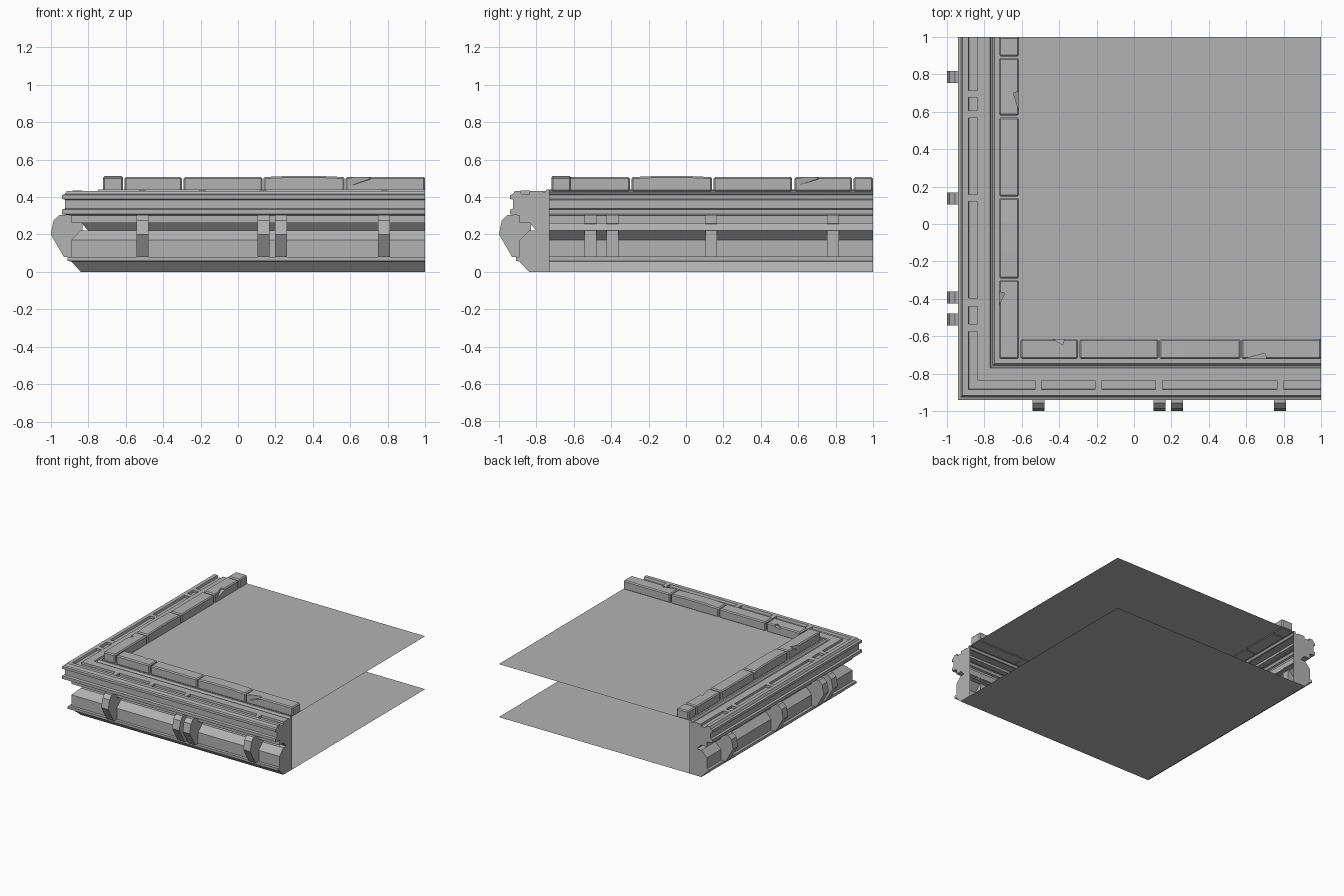
import bpy, bmesh
from mathutils import Vector

if "Cube" in bpy.data.objects:
    bpy.data.objects.remove(bpy.data.objects["Cube"])

FRONT, LEFT = 0, 1

# Mid-grey stone colour for every part
stone = bpy.data.materials.new("stone_grey")
stone.diffuse_color = (.45, .45, .45, 1)
stone.use_nodes = True
stone.node_tree.nodes["Principled BSDF"].inputs["Base Color"].default_value = stone.diffuse_color


def place(side, u, t, z):
    # u = distance outward from the centre, t = position along the side
    return Vector((t, -u, z)) if side == FRONT else Vector((-u, t, z))


def make_object(name, bm):
    me = bpy.data.meshes.new(name)
    bm.to_mesh(me)
    bm.free()
    me.materials.append(stone)
    ob = bpy.data.objects.new(name, me)
    bpy.context.collection.objects.link(ob)
    return ob


def prism(bm, ring_a, ring_b):
    a = [bm.verts.new(p) for p in ring_a]
    b = [bm.verts.new(p) for p in ring_b]
    n = len(a)
    faces = [bm.faces.new(a), bm.faces.new(b[::-1])]
    for i in range(n):
        j = (i + 1) % n
        faces.append(bm.faces.new((a[j], a[i], b[i], b[j])))
    bmesh.ops.recalc_face_normals(bm, faces=faces)


def sweep_prism(bm, side, profile, t0, t1):
    prism(bm, [place(side, u, t0, z) for u, z in profile],
          [place(side, u, t1, z) for u, z in profile])


# Moulded edge: one (u, z) profile mitred round the corner, bottom to top
TOP = 0.435
edge = [(.84, 0), (.89, .055), (.91, .058), (.91, .078), (.89, .08),
        (.89, .17), (.84, .22), (.80, .22), (.835, .26), (.89, .26),
        (.89, .30), (.94, .308), (.94, .332), (.925, .338), (.925, .385),
        (.94, .39), (.94, .41), (.925, .415), (.915, .433), (.885, .433),
        (.88, .415), (.836, .415), (.835, .433), (.77, .433), (.765, .425),
        (.755, .425), (.745, .441), (.73, .441), (.73, TOP)]
bm = bmesh.new()
s, c, e = ([bm.verts.new(p) for p in pts] for pts in (
    [place(FRONT, u, 1, z) for u, z in edge],
    [Vector((-u, -u, z)) for u, z in edge],
    [place(LEFT, u, 1, z) for u, z in edge]))
for i in range(len(edge) - 1):
    bm.faces.new((c[i], s[i], s[i + 1], c[i + 1]))
    bm.faces.new((e[i], c[i], c[i + 1], e[i + 1]))
# End caps
bm.faces.new((s + [bm.verts.new(place(FRONT, .73, 1, 0))])[::-1])
bm.faces.new(e + [bm.verts.new(place(LEFT, .73, 1, 0))])
make_object("moulded_edge", bm)


# Floor and underside sheets
def sheet(name, u, z, up):
    bm = bmesh.new()
    vs = [bm.verts.new(p) for p in ((-u, -u, z), (1, -u, z), (1, 1, z), (-u, 1, z))]
    bm.faces.new(vs if up else vs[::-1])
    make_object(name, bm)


sheet("top_floor", .73, TOP, True)
sheet("underside", .84, 0, False)

# Clamps wrapped round the lower rail, with their backs inside the rail
clamp = [(.83, .08), (.93, .08), (1.0, .2), (.985, .275), (.955, .303),
         (.88, .303), (.88, .26), (.83, .26)]
for side, label, spots in ((FRONT, "front", (-.51, .135, .23, .78)),
                           (LEFT, "left", (-.51, -.392, .135, .785))):
    bm = bmesh.new()
    for t in spots:
        sweep_prism(bm, side, clamp, t - .032, t + .032)
    make_object(label + "_clamps", bm)

# Bridges across the ledge groove
bridge = [(.885, .4155), (.885, .434), (.834, .434), (.834, .4155)]
gaps = {FRONT: ((-.53, -.493), (-.207, -.17), (.115, .152), (.763, .8)),
        LEFT: ((-.575, -.535), (-.44, -.395), (.12, .157), (.565, .605), (.675, .712))}
bm = bmesh.new()
for side, spans in gaps.items():
    for t0, t1 in spans:
        sweep_prism(bm, side, bridge, t0, t1)
make_object("groove_bridges", bm)

# Wedge cutters that chip the kerb stones: side, edge u, inward u, t range, depth
chips = [(FRONT, .605, .645, -.45, -.37, .48), (FRONT, .725, .69, .57, .71, .45),
         (LEFT, .725, .69, -.44, -.36, .47), (LEFT, .605, .645, .575, .71, .455)]
bm = bmesh.new()
for side, u0, u1, t0, t1, z in chips:
    plan = ((u0, t0, z), (u0, t1, .495), (u1, t1 - .01, .495))
    prism(bm, [place(side, *p) for p in plan],
          [place(side, u, t, .53) for u, t, _ in plan])
cutter = make_object("chip_cutter", bm)
cutter.hide_render = True
cutter.hide_viewport = True
cutter.display_type = 'WIRE'

# Kerb stones: (start, end, swell of the top)
stones = {FRONT: ((-.605, -.3, 0), (-.29, .13, 0), (.135, .57, .006), (.575, 1, 0)),
          LEFT: ((-.72, -.3, 0), (-.292, .14, .006), (.147, .568, 0),
                 (.58, .887, 0), (.895, 1, 0))}
for side, label in ((FRONT, "front"), (LEFT, "left")):
    bm = bmesh.new()
    for t0, t1, swell in stones[side]:
        h, d = .506, t1 - t0
        prof = [(t0, .43), (t0, h)]
        if swell:
            prof += [(t0 + d * .3, h + swell), (t0 + d * .7, h + swell)]
        prof += [(t1, h), (t1, .43)]
        prism(bm, [place(side, .72, t, z) for t, z in prof],
              [place(side, .615, t, z) for t, z in prof])
    ob = make_object(label + "_kerb_stones", bm)
    bev = ob.modifiers.new("worn_edges", 'BEVEL')
    bev.width = .008
    bev.segments = 1
    cut = ob.modifiers.new("chips", 'BOOLEAN')
    cut.operation = 'DIFFERENCE'
    cut.object = cutter
    cut.solver = 'EXACT'
